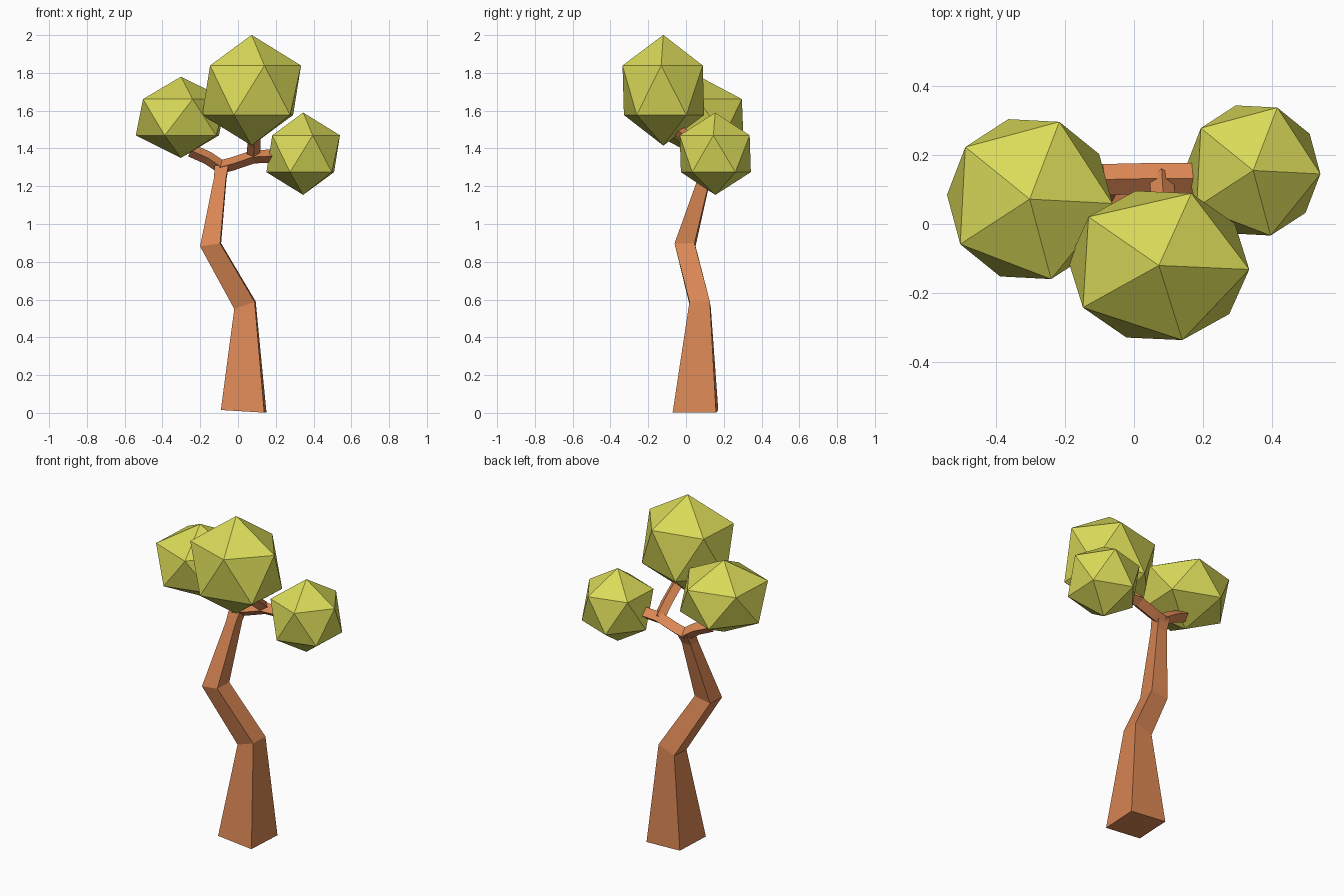
import bpy, bmesh, math
from mathutils import Vector, Matrix

cube = bpy.data.objects.get("Cube")
if cube:
    bpy.data.objects.remove(cube, do_unlink=True)

TURN = math.radians(-3)  # the whole tree is turned slightly about z


def material(name, color):
    mat = bpy.data.materials.new(name)
    mat.use_nodes = True
    mat.diffuse_color = color
    mat.node_tree.nodes["Principled BSDF"].inputs["Base Color"].default_value = color
    return mat


bark = material("bark brown", (0.70, 0.24, 0.088, 1))
leaf = material("leaf green", (0.70, 0.70, 0.10, 1))


def finish(name, bm, mat):
    bmesh.ops.recalc_face_normals(bm, faces=bm.faces)
    mesh = bpy.data.meshes.new(name)
    bm.to_mesh(mesh)
    bm.free()
    mesh.materials.append(mat)
    obj = bpy.data.objects.new(name, mesh)
    bpy.context.collection.objects.link(obj)
    return obj


def loft(name, rings, mat):
    """Skin a list of equal-length corner loops and cap both ends."""
    bm = bmesh.new()
    loops = [[bm.verts.new(p) for p in ring] for ring in rings]
    for a, b in zip(loops, loops[1:]):
        for i in range(len(a)):
            j = (i + 1) % len(a)
            bm.faces.new((a[i], a[j], b[j], b[i]))
    bm.faces.new(loops[0])
    bm.faces.new(loops[-1])
    return finish(name, bm, mat)


def trunk_ring(center, half, slope):
    """Square section, tilted along x by the slope."""
    ring = []
    for sx, sy in ((-1, -1), (1, -1), (1, 1), (-1, 1)):
        d = Matrix.Rotation(TURN, 3, "Z") @ Vector((sx * half, sy * half, 0))
        d.z = slope * d.x
        ring.append(Vector(center) + d)
    return ring


def branch(name, points, side, width, height):
    """Diamond section swept along a path; side is the wide direction."""
    pts = [Vector(p) for p in points]
    side = Vector(side)
    rings = []
    for i, p in enumerate(pts):
        t = (pts[min(i + 1, len(pts) - 1)] - pts[max(i - 1, 0)]).normalized()
        up = t.cross(side).normalized() * height
        rings.append([p + side * width, p + up, p - side * width, p - up])
    return loft(name, rings, bark)


def foliage(name, center, size):
    bm = bmesh.new()
    bmesh.ops.create_icosphere(bm, subdivisions=1, radius=1)
    bm.transform(Matrix.Translation(center) @ Matrix.Diagonal((*size, 1))
                 @ Matrix.Rotation(TURN, 4, "Z"))
    return finish(name, bm, leaf)


# Crooked, tapering trunk
loft("trunk", [
    trunk_ring((0.03, 0.05, 0.008), 0.115, -0.06),
    trunk_ring((0.037, 0.075, 0.57), 0.054, 0.35),
    trunk_ring((-0.145, -0.005, 0.89), 0.053, 0.15),
    trunk_ring((-0.094, 0.097, 1.243), 0.032, 0.0),
    trunk_ring((-0.085, 0.125, 1.31), 0.036, 0.0),
], bark)

# Branches
branch("right_branch", [(-0.25, 0.12, 1.39), (-0.16, 0.125, 1.35), (-0.085, 0.13, 1.3)],
       (0, 1, 0), 0.042, 0.035)
branch("left_branch", [(-0.1, 0.128, 1.3), (-0.03, 0.13, 1.318), (0.08, 0.132, 1.355),
                       (0.185, 0.132, 1.36)], (0, 1, 0), 0.045, 0.035)
branch("upper_branch", [(0.08, 0.14, 1.355), (0.085, 0.06, 1.42), (0.085, -0.05, 1.5)],
       (1, 0, 0), 0.035, 0.032)

# Foliage clumps
foliage("top_foliage", (0.072, -0.12, 1.708), (0.293, 0.25, 0.293))
foliage("right_foliage", (-0.302, 0.072, 1.565), (0.268, 0.268, 0.215))
foliage("left_foliage", (0.345, 0.155, 1.372), (0.218, 0.218, 0.218))
